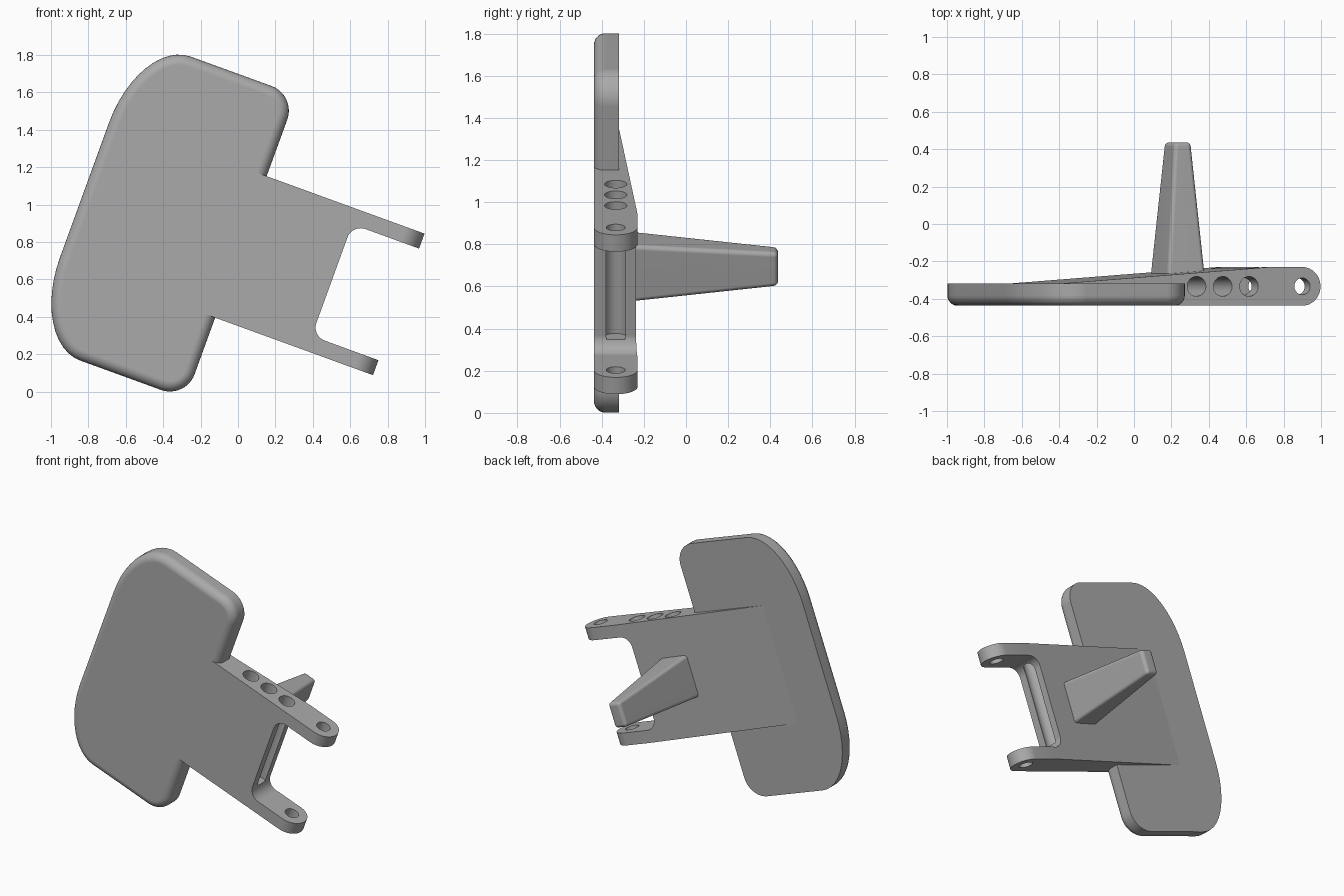
import bpy, bmesh, math
from mathutils import Matrix

cube = bpy.data.objects.get("Cube")
if cube:
    bpy.data.objects.remove(cube, do_unlink=True)

# One grey for everything
grey = bpy.data.materials.new("mid grey")
grey.use_nodes = True
COLOUR = (0.4, 0.4, 0.4, 1)
grey.diffuse_color = COLOUR
grey.node_tree.nodes["Principled BSDF"].inputs["Base Color"].default_value = COLOUR

# Parts are modelled upright, then the whole piece leans to the side
LEAN = Matrix.Rotation(math.radians(20), 4, 'Y')
FRONT, PLATE_BACK, ARM_BACK = -0.437, -0.317, -0.23
MID_Y = (FRONT + ARM_BACK) / 2
ARM_LOW, ARM_HIGH, ARM_END = 0.33, 1.135, 0.648
MID_Z = (ARM_LOW + ARM_HIGH) / 2


def arc(cx, cy, rx, ry, start, sweep=90, steps=12):
    angles = [math.radians(start + sweep * i / steps) for i in range(steps + 1)]
    return [(cx + rx * math.cos(a), cy + ry * math.sin(a)) for a in angles]


def rounded_rect(x0, x1, z0, z1, left, right):
    """Outline with elliptical corners; left and right are (rx, rz)."""
    (lx, lz), (rx, rz) = left, right
    return (arc(x1 - rx, z1 - rz, rx, rz, 0) + arc(x0 + lx, z1 - lz, lx, lz, 90)
            + arc(x0 + lx, z0 + lz, lx, lz, 180) + arc(x1 - rx, z0 + rz, rx, rz, 270))


def finish(name, bm):
    bmesh.ops.recalc_face_normals(bm, faces=bm.faces[:])
    mesh = bpy.data.meshes.new(name)
    bm.to_mesh(mesh)
    bm.free()
    mesh.materials.append(grey)
    obj = bpy.data.objects.new(name, mesh)
    bpy.context.collection.objects.link(obj)
    return obj


def prism(points, axis, low, high):
    """Extrude an outline along y (xz outline) or z (xy outline)."""
    bm = bmesh.new()
    place = (lambda p, h: (p[0], h, p[1])) if axis == 'Y' else (lambda p, h: (p[0], p[1], h))
    face = bm.faces.new([bm.verts.new(place(p, low)) for p in points])
    new = bmesh.ops.extrude_face_region(bm, geom=[face])["geom"]
    shift = (0, high - low, 0) if axis == 'Y' else (0, 0, high - low)
    bmesh.ops.translate(bm, vec=shift, verts=[v for v in new if isinstance(v, bmesh.types.BMVert)])
    return bm


def apply_modifier(obj, kind, **settings):
    mod = obj.modifiers.new(kind.title(), kind)
    for key, value in settings.items():
        setattr(mod, key, value)
    bpy.context.view_layer.objects.active = obj
    bpy.ops.object.modifier_apply(modifier=mod.name)


def cut(obj, bm):
    cutter = finish("cutter", bm)
    cutter.hide_render = True
    apply_modifier(obj, 'BOOLEAN', operation='DIFFERENCE', solver='EXACT', object=cutter)
    bpy.data.objects.remove(cutter, do_unlink=True)


# Broad plate with a rounded front rim
outline = rounded_rect(-1.14, -0.25, -0.132, 1.597, (0.29, 0.48), (0.14, 0.14))
bm = prism(outline, 'Y', FRONT, PLATE_BACK)
rim = [e for e in bm.edges if all(abs(v.co.y - FRONT) < 1e-5 for v in e.verts)]
bmesh.ops.bevel(bm, geom=rim, offset=0.055, offset_type='OFFSET', segments=6,
                profile=0.5, affect='EDGES', clamp_overlap=False)
plate = finish("plate", bm)

# Arm: a wedge growing out of the plate, with a round end
radius = (ARM_BACK - FRONT) / 2
end_x = ARM_END - radius
profile = [(-0.88, -0.322), (-0.36, -0.4), (-0.305, FRONT)]
profile += arc(end_x, MID_Y, radius, radius, -90, 180, 24) + [(0.36, ARM_BACK)]
arm = finish("arm", prism(profile, 'Z', ARM_LOW, ARM_HIGH))

# Opening that leaves two ears
opening = rounded_rect(0.268, 1, ARM_LOW + 0.085, ARM_HIGH - 0.085, (0.075, 0.075), (0.05, 0.05))
cut(arm, prism(opening, 'Y', -0.6, 0))

# Pin hole through both ears, and three deep blind holes from above
cut(arm, prism(arc(end_x, MID_Y, 0.045, 0.045, 0, 345, 23), 'Z', 0.2, 1.3))
for x in (-0.057, 0.092, 0.241):
    cut(arm, prism(arc(x, MID_Y, 0.053, 0.053, 0, 348, 29), 'Z', 0.47, 1.3))

# Tapered peg on the back
bm = bmesh.new()
bmesh.ops.create_cube(bm, size=2)
for v in bm.verts:
    tip = v.co.y > 0
    v.co.x = -0.018 + v.co.x * (0.047 if tip else 0.106)
    v.co.z = MID_Z + v.co.z * (0.085 if tip else 0.144)
    v.co.y = 0.437 if tip else -0.268
edges = [e for e in bm.edges if any(v.co.y > 0 for v in e.verts)]
bmesh.ops.bevel(bm, geom=edges, offset=0.022, segments=4, profile=0.5, affect='EDGES')
peg = finish("peg", bm)

# Lean every part and shade it
for obj in (plate, arm, peg):
    obj.data.transform(LEAN)
    bpy.ops.object.select_all(action='DESELECT')
    obj.select_set(True)
    bpy.context.view_layer.objects.active = obj
    bpy.ops.object.shade_smooth_by_angle(angle=math.radians(30))
    apply_modifier(obj, 'WEIGHTED_NORMAL', keep_sharp=True)
